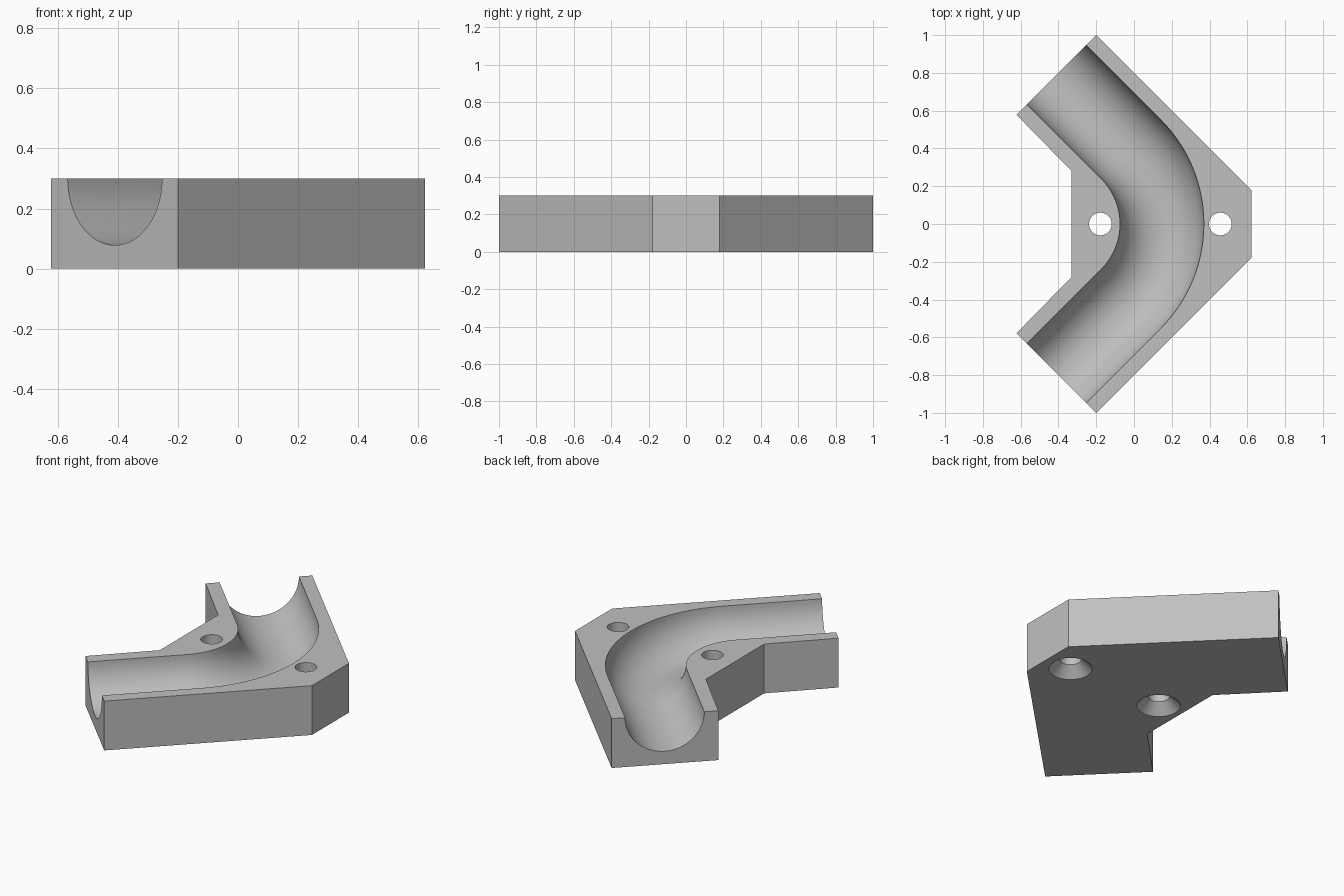
import bpy, bmesh
from math import sin, cos, pi, sqrt
from mathutils import Vector

cube = bpy.data.objects.get("Cube")
if cube:
    bpy.data.objects.remove(cube, do_unlink=True)

HEIGHT = 0.3
CHANNEL_R = 0.222
BEND_X, BEND_R = -0.412, 0.56     # centre and radius of the channel bend
HOLE_R, SINK_R = 0.06, 0.12

grey = bpy.data.materials.new("light grey")
grey.use_nodes = True
colour = (0.53, 0.53, 0.53, 1)
grey.diffuse_color = colour
grey.node_tree.nodes["Principled BSDF"].inputs["Base Color"].default_value = colour


def loft(name, rings):
    """Closed solid through a list of equal-length rings of points."""
    bm = bmesh.new()
    loops = [[bm.verts.new(p) for p in ring] for ring in rings]
    n = len(loops[0])
    for a, b in zip(loops, loops[1:]):
        for i in range(n):
            j = (i + 1) % n
            bm.faces.new((a[i], a[j], b[j], b[i]))
    bm.faces.new(loops[0])
    bm.faces.new(loops[-1])
    bmesh.ops.recalc_face_normals(bm, faces=bm.faces)
    mesh = bpy.data.meshes.new(name)
    bm.to_mesh(mesh)
    bm.free()
    mesh.materials.append(grey)
    obj = bpy.data.objects.new(name, mesh)
    bpy.context.collection.objects.link(obj)
    return obj


# Angled block, mirrored about y = 0
half = [(-0.33, 0.28), (-0.622, 0.578), (-0.2, 1.0), (0.622, 0.178)]
outline = half + [(x, -y) for x, y in reversed(half)]
block = loft("bend_block", [[(x, y, z) for x, y in outline] for z in (0, HEIGHT)])

# Half-round channel: straight, bend, straight
STEPS = 32
frames = []
for i in range(STEPS + 1):
    a = -pi / 4 + pi / 2 * i / STEPS
    out = Vector((cos(a), sin(a), 0))
    frames.append((Vector((BEND_X, 0, 0)) + out * BEND_R, out))
run = Vector((1, 1, 0)) / sqrt(2)
frames.insert(0, (frames[0][0] - run * 0.8, frames[0][1]))
run = Vector((-1, 1, 0)) / sqrt(2)
frames.append((frames[-1][0] + run * 0.8, frames[-1][1]))

section = [(CHANNEL_R * cos(t), HEIGHT - CHANNEL_R * sin(t))
           for t in (pi * k / 32 for k in range(33))]
section += [(-CHANNEL_R, HEIGHT + 0.1), (CHANNEL_R, HEIGHT + 0.1)]
cutters = [loft("channel_cutter", [[c + out * u + Vector((0, 0, z)) for u, z in section]
                                   for c, out in frames])]

# Screw holes, countersunk from below
for x in (-0.178, 0.457):
    profile = [(SINK_R + 0.02, -0.02), (HOLE_R, SINK_R - HOLE_R), (HOLE_R, HEIGHT + 0.1)]
    cutters.append(loft("hole_cutter", [[(x + r * cos(k * pi / 24), r * sin(k * pi / 24), z)
                                         for k in range(48)] for r, z in profile]))

# Cut the block, then discard the cutters
bpy.context.view_layer.objects.active = block
for cutter in cutters:
    cutter.hide_render = True
    mod = block.modifiers.new("cut", "BOOLEAN")
    mod.operation = "DIFFERENCE"
    mod.solver = "EXACT"
    mod.object = cutter
    bpy.ops.object.modifier_apply(modifier=mod.name)
    bpy.data.objects.remove(cutter, do_unlink=True)

bpy.ops.object.select_all(action="DESELECT")
block.select_set(True)
bpy.ops.object.shade_smooth_by_angle(angle=pi / 6)
